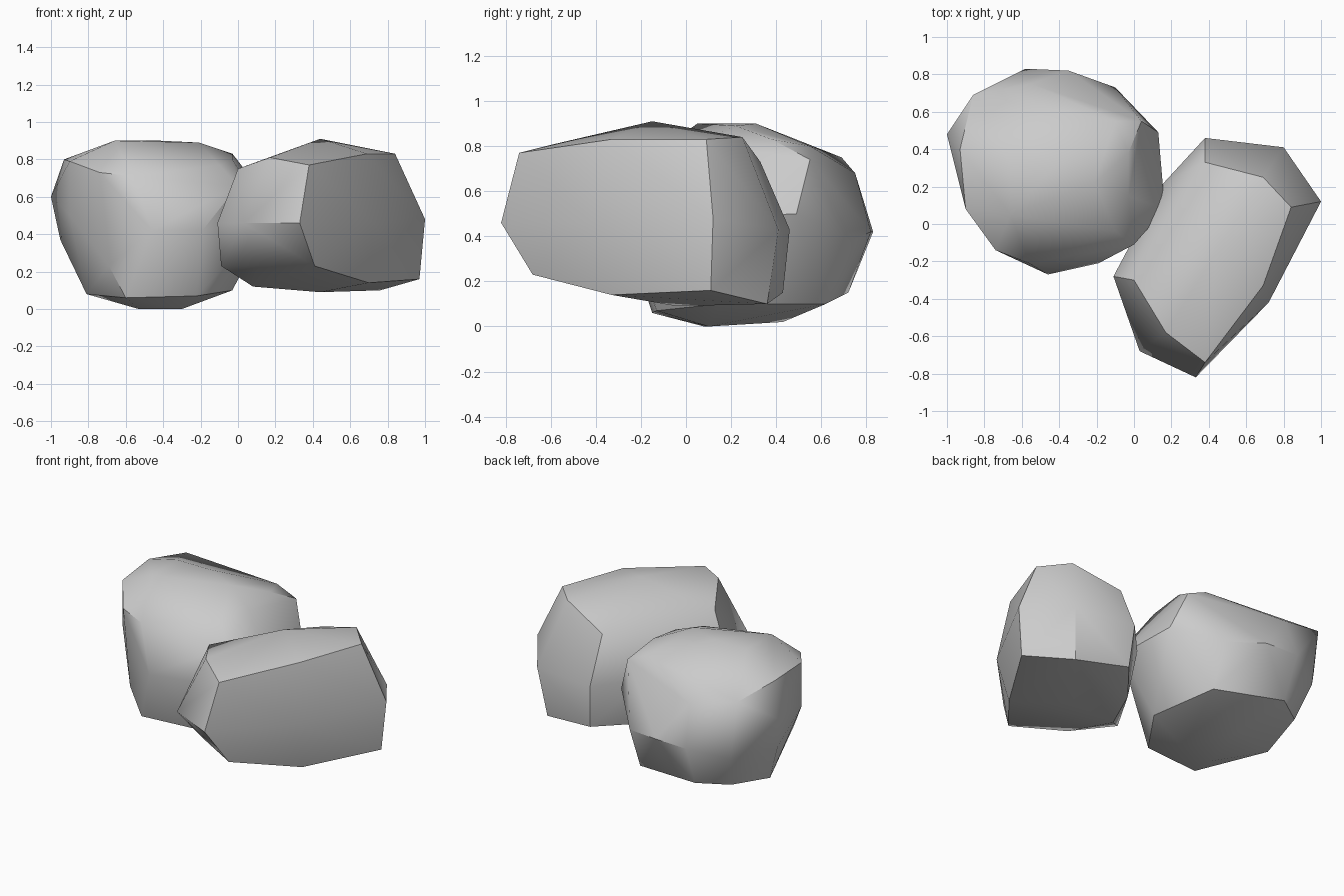
import bpy, bmesh, math


def rock(name, corners):
    """A chiselled stone: the convex hull around a few corner points."""
    bm = bmesh.new()
    for c in corners:
        bm.verts.new(c)
    bmesh.ops.convex_hull(bm, input=bm.verts[:])
    loose = [v for v in bm.verts if not v.link_faces]
    bmesh.ops.delete(bm, geom=loose, context='VERTS')
    # merge nearly flat triangles into broad facets
    bmesh.ops.dissolve_limit(bm, angle_limit=math.radians(3),
                             verts=bm.verts[:], edges=bm.edges[:])
    bmesh.ops.recalc_face_normals(bm, faces=bm.faces[:])
    mesh = bpy.data.meshes.new(name)
    bm.to_mesh(mesh)
    bm.free()
    obj = bpy.data.objects.new(name, mesh)
    bpy.context.collection.objects.link(obj)
    bpy.ops.object.select_all(action='DESELECT')
    obj.select_set(True)
    bpy.context.view_layer.objects.active = obj
    bpy.ops.object.shade_smooth_by_angle(angle=math.radians(38))
    return obj


# rounded boulder on the left
rock("round_rock", [
    # top
    (-0.66, 0.05, 0.90), (-0.66, 0.31, 0.90), (-0.42, 0.31, 0.90), (-0.21, 0.22, 0.89),
    (-0.93, 0.40, 0.80), (-0.03, 0.38, 0.83), (-0.03, 0.15, 0.80), (-0.10, 0.55, 0.80),
    (0.04, 0.55, 0.74), (-0.55, 0.75, 0.68), (-0.86, 0.69, 0.75), (-0.90, 0.08, 0.79),
    (-0.74, -0.14, 0.73), (-0.56, -0.21, 0.71), (-0.27, -0.04, 0.77), (-0.10, -0.04, 0.77),
    # middle
    (-1.00, 0.48, 0.60), (-0.58, 0.83, 0.42), (-0.35, 0.82, 0.42), (-0.10, 0.73, 0.38),
    (0.13, 0.49, 0.50), (0.165, 0.08, 0.48), (0.0, -0.11, 0.66), (-0.19, -0.21, 0.42),
    (-0.46, -0.27, 0.42), (-0.90, 0.08, 0.50), (-0.95, 0.40, 0.37), (-0.81, 0.69, 0.36),
    # bottom
    (-0.69, -0.14, 0.23), (-0.60, -0.15, 0.06), (-0.22, -0.13, 0.07), (-0.81, 0.28, 0.08),
    (-0.03, 0.15, 0.10), (-0.53, 0.08, 0.0), (-0.30, 0.10, 0.0), (-0.45, 0.43, 0.02),
    (-0.75, 0.60, 0.14), (-0.57, 0.72, 0.15), (-0.10, 0.62, 0.10),
])

# long wedge-shaped boulder on the right
rock("wedge_rock", [
    # top
    (0.44, -0.15, 0.91), (0.38, 0.33, 0.73), (0.69, 0.25, 0.84), (0.84, 0.09, 0.83),
    (0.69, -0.33, 0.83), (0.38, -0.74, 0.77), (0.17, -0.58, 0.81), (0.0, -0.30, 0.75),
    # middle
    (0.38, 0.46, 0.43), (0.80, 0.41, 0.43), (1.00, 0.12, 0.48), (0.72, -0.42, 0.46),
    (0.33, -0.82, 0.46), (0.03, -0.68, 0.46), (-0.11, -0.28, 0.46), (0.15, 0.21, 0.45),
    # bottom
    (0.40, 0.43, 0.15), (0.76, 0.36, 0.10), (0.97, 0.11, 0.16), (0.70, -0.33, 0.14),
    (0.41, -0.68, 0.23), (0.10, -0.50, 0.23), (-0.09, -0.26, 0.23), (0.08, -0.10, 0.12),
    (0.44, -0.04, 0.09), (0.20, 0.18, 0.13),
])
